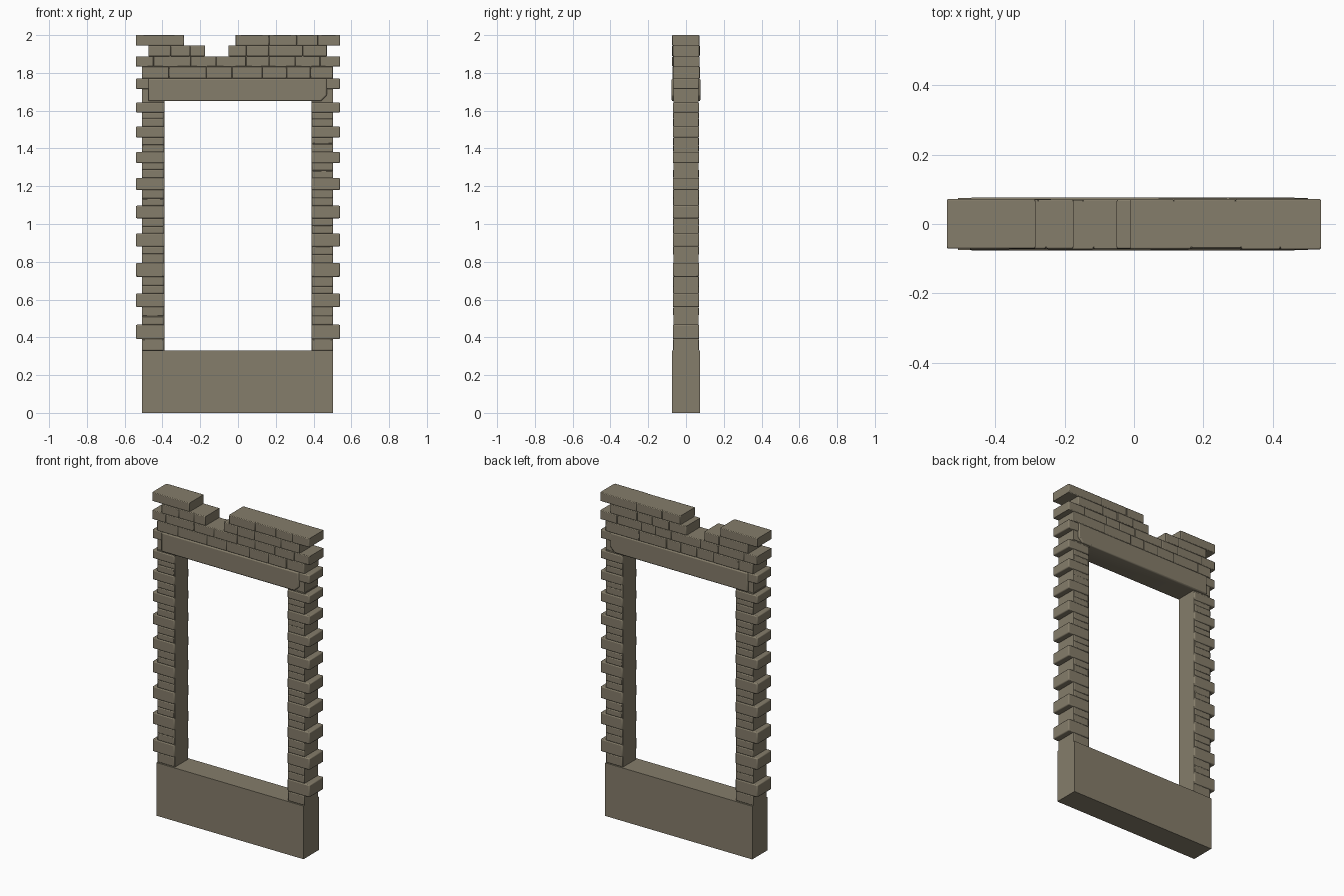
import bpy
import bmesh
import random
from mathutils import Matrix

random.seed(4)
if "Cube" in bpy.data.objects:
    bpy.data.objects.remove(bpy.data.objects["Cube"])

stone = bpy.data.materials.new("weathered stone")
stone.use_nodes = True
COLOUR = (0.235, 0.205, 0.145, 1)
stone.diffuse_color = COLOUR
stone.node_tree.nodes["Principled BSDF"].inputs["Base Color"].default_value = COLOUR


def add_block(bm, x0, x1, z0, z1, depth, y=0.0):
    """Add a box spanning x0..x1 and z0..z1, with half thickness depth."""
    size = Matrix.Diagonal((x1 - x0, 2 * depth, z1 - z0, 1))
    place = Matrix.Translation(((x0 + x1) / 2, y, (z0 + z1) / 2))
    return bmesh.ops.create_cube(bm, size=1, matrix=place @ size)["verts"]


def finish(name, bm, bevel=0.0):
    mesh = bpy.data.meshes.new(name)
    bm.to_mesh(mesh)
    bm.free()
    mesh.materials.append(stone)
    obj = bpy.data.objects.new(name, mesh)
    bpy.context.collection.objects.link(obj)
    if bevel:
        mod = obj.modifiers.new("worn edges", "BEVEL")
        mod.width = bevel
        mod.segments = 2
        bpy.ops.object.select_all(action="DESELECT")
        obj.select_set(True)
        bpy.context.view_layer.objects.active = obj
        bpy.ops.object.shade_smooth_by_angle(angle=0.8)
    return obj


def brick_run(bm, x0, x1, z0, z1, y):
    """Fill one course with stones of uneven length and relief."""
    x = x0
    while x < x1 - 0.001:
        end = x + random.uniform(0.09, 0.2)
        if x1 - end < 0.07:
            end = x1
        add_block(bm, x, end, z0, z1, random.uniform(0.008, 0.012), y)
        x = end


LEFT, RIGHT = -0.508, 0.503   # outer faces of the piers
INNER = 0.388                 # edge of the opening
TIP = 0.54                    # ends of the long corner stones
SILL, LINTEL, LINTEL_TOP = 0.33, 1.65, 1.77
CORE, FACE = 0.065, 0.07

# Solid parapet under the opening
bm = bmesh.new()
add_block(bm, LEFT, RIGHT, 0, SILL, 0.075)
finish("base_wall", bm)

# Long corner stones, ordered upwards
quoins = [(0.39, 0.467), (0.56, 0.632), (0.72, 0.794), (0.88, 0.95),
          (1.03, 1.097), (1.18, 1.244), (1.322, 1.382), (1.458, 1.516),
          (1.59, 1.643)]
for side, name in ((-1, "right"), (1, "left")):
    outer = RIGHT if side > 0 else -LEFT

    bm = bmesh.new()
    add_block(bm, *sorted((side * INNER, side * outer)), SILL, LINTEL, CORE)
    finish(name + "_pier_core", bm)

    bm = bmesh.new()
    for z0, z1 in quoins:
        add_block(bm, *sorted((side * INNER, side * TIP)), z0, z1, FACE)
    add_block(bm, *sorted((side * 0.44, side * TIP)), 1.715, LINTEL_TOP, FACE)
    finish(name + "_corner_stones", bm, 0.006)

    # Shorter stones filling the pier between the long ones
    bm = bmesh.new()
    below = SILL
    for z0, z1 in quoins:
        split = random.uniform(0.4, 0.6) * (z0 - below) + below
        parts = [(below, split), (split, z0)] if z0 - below > 0.065 else [(below, z0)]
        for a, b in parts:
            add_block(bm, *sorted((side * (INNER + 0.003), side * outer)),
                      a, b, random.uniform(0.066, 0.07))
        below = z1
    finish(name + "_pier_stones", bm, 0.005)

# Long lintel with worn lower corners
bm = bmesh.new()
verts = add_block(bm, -0.475, 0.47, LINTEL, LINTEL_TOP, 0.076)
corners = [e for e in bm.edges
           if abs(e.verts[0].co.x - e.verts[1].co.x) < 0.001
           and abs(e.verts[0].co.z - e.verts[1].co.z) < 0.001
           and e.verts[0].co.x > 0 and e.verts[0].co.z < 1.7]
bmesh.ops.bevel(bm, geom=corners, offset=0.03, segments=1, affect="EDGES")
finish("lintel", bm, 0.007)
bm = bmesh.new()
add_block(bm, LEFT, RIGHT, LINTEL + 0.002, LINTEL_TOP, CORE)
finish("lintel_core", bm)

# Broken masonry over the lintel: left end, right end, bottom, top
courses = [(LEFT, RIGHT, LINTEL_TOP, 1.833),
           (-TIP, TIP, 1.833, 1.888),
           (-0.475, -0.175, 1.888, 1.945), (-0.05, 0.47, 1.888, 1.945),
           (-TIP, -0.285, 1.945, 2.0), (-0.012, TIP, 1.945, 2.0)]
core = bmesh.new()
bricks = bmesh.new()
for x0, x1, z0, z1 in courses:
    add_block(core, x0, x1, z0, z1, 0.066)
    for y in (-0.0615, 0.0615):
        brick_run(bricks, x0, x1, z0, z1, y)
finish("upper_wall_core", core)
finish("upper_wall_stones", bricks, 0.004)
